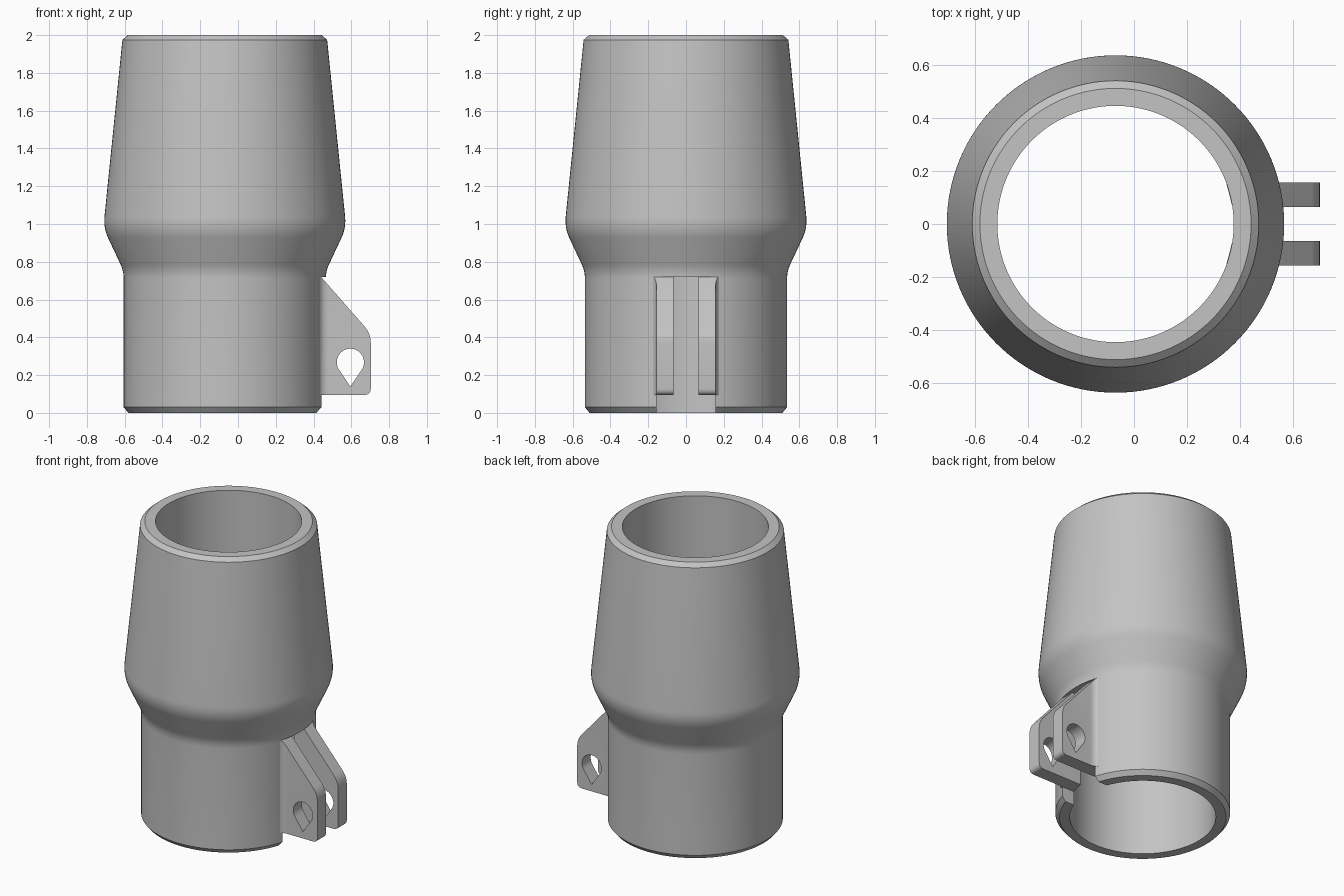
import bpy, bmesh, math
from mathutils import Vector

if "Cube" in bpy.data.objects:
    bpy.data.objects.remove(bpy.data.objects["Cube"])

AXIS_X = -0.07      # tube axis
BORE = 0.447
WALL = 0.535
SLOT = 0.157        # half width of the slot
SLOT_TOP = 0.72

grey = bpy.data.materials.new("plain grey")
grey.use_nodes = True
grey.diffuse_color = (0.55, 0.55, 0.55, 1)
grey.node_tree.nodes["Principled BSDF"].inputs["Base Color"].default_value = (0.55, 0.55, 0.55, 1)


def make_object(name, bm):
    bmesh.ops.recalc_face_normals(bm, faces=bm.faces)
    mesh = bpy.data.meshes.new(name)
    bm.to_mesh(mesh)
    bm.free()
    obj = bpy.data.objects.new(name, mesh)
    bpy.context.collection.objects.link(obj)
    mesh.materials.append(grey)
    return obj


def rounded(points, radii, steps=6):
    """Replace each corner by a smooth curve reaching the given distance along its edges."""
    out = []
    for i, (p, r) in enumerate(zip(points, radii)):
        p = Vector(p)
        if not r:
            out.append(p)
            continue
        a = p + (Vector(points[i - 1]) - p).normalized() * r
        b = p + (Vector(points[(i + 1) % len(points)]) - p).normalized() * r
        for k in range(steps + 1):
            t = k / steps
            out.append(a * (1 - t) ** 2 + p * 2 * t * (1 - t) + b * t * t)
    return out


def prism(name, outline, place, direction):
    """Extrude a 2D outline; place maps its points into space."""
    bm = bmesh.new()
    face = bm.faces.new([bm.verts.new(place(*p)) for p in outline])
    new = bmesh.ops.extrude_face_region(bm, geom=[face])["geom"]
    bmesh.ops.translate(bm, vec=direction, verts=[v for v in new if isinstance(v, bmesh.types.BMVert)])
    return make_object(name, bm)


def boolean(obj, cutter, operation):
    mod = obj.modifiers.new(operation.lower(), "BOOLEAN")
    mod.operation, mod.solver, mod.object = operation, "EXACT", cutter
    bpy.context.view_layer.objects.active = obj
    bpy.ops.object.modifier_apply(modifier=mod.name)
    bpy.data.objects.remove(cutter)


def smooth(obj):
    bpy.ops.object.select_all(action="DESELECT")
    obj.select_set(True)
    bpy.context.view_layer.objects.active = obj
    bpy.ops.object.shade_smooth_by_angle(angle=math.radians(25))


# Tube: a closed wall profile spun around the axis
profile = rounded(
    [(BORE, 0), (0.51, 0), (WALL, 0.03), (WALL, 0.75), (0.643, 0.98), (0.542, 1.975), (0.513, 2), (BORE, 2)],
    [0, 0, 0, 0.04, 0.06, 0, 0, 0])
bm = bmesh.new()
SIDES = 128
rings = [[bm.verts.new((AXIS_X + r * math.cos(math.tau * s / SIDES), r * math.sin(math.tau * s / SIDES), z))
          for r, z in profile] for s in range(SIDES)]
for s in range(SIDES):
    a, b = rings[s], rings[(s + 1) % SIDES]
    for i in range(len(profile)):
        j = (i + 1) % len(profile)
        bm.faces.new((a[i], a[j], b[j], b[i]))
tube = make_object("tube", bm)

# Slot through the lower wall
slot = prism("slot_cutter", [(0.2, -SLOT), (0.8, -SLOT), (0.8, SLOT), (0.2, SLOT)],
             lambda x, y: (x, y, -0.1), (0, 0, SLOT_TOP + 0.1))
boolean(tube, slot, "DIFFERENCE")
smooth(tube)


def on_circle(radius, y):
    return AXIS_X + math.sqrt(radius ** 2 - y ** 2)


# Clamp ears: plan shape with a root fillet, trimmed to the side outline, with a teardrop hole
INNER = 0.065
for name, side in (("left_clamp_ear", 1), ("right_clamp_ear", -1)):
    root, foot = on_circle(WALL, 0.195), on_circle(WALL, SLOT) + 0.035
    fillet = [(foot - (foot - root) * math.sin(a), SLOT + 0.038 * (1 - math.cos(a)))
              for a in (math.pi / 2 * k / 6 for k in range(7))]
    plan = [(on_circle(BORE, INNER), INNER), (0.8, INNER), (0.8, SLOT)] + fillet
    plan += [(root - 0.02, 0.19), (0.41, SLOT), (on_circle(BORE, SLOT), SLOT)]
    ear = prism(name, plan, lambda x, y: (x, side * y, 0), (0, 0, 1))

    outline = rounded([(0.3, 0.095), (0.703, 0.095), (0.703, 0.42), (0.44, SLOT_TOP), (0.3, SLOT_TOP)],
                      [0, 0.035, 0.05, 0, 0])
    trim = prism("ear_trim", outline, lambda x, z: (x, -0.5, z), (0, 1, 0))
    boolean(ear, trim, "INTERSECT")

    hole = [(0.595 + 0.072 * math.cos(a), 0.268 + 0.072 * math.sin(a))
            for a in (math.radians(-38 + 256 * k / 32) for k in range(33))] + [(0.595, 0.14)]
    drill = prism("hole_cutter", hole, lambda x, z: (x, -0.5, z), (0, 1, 0))
    boolean(ear, drill, "DIFFERENCE")
    smooth(ear)
